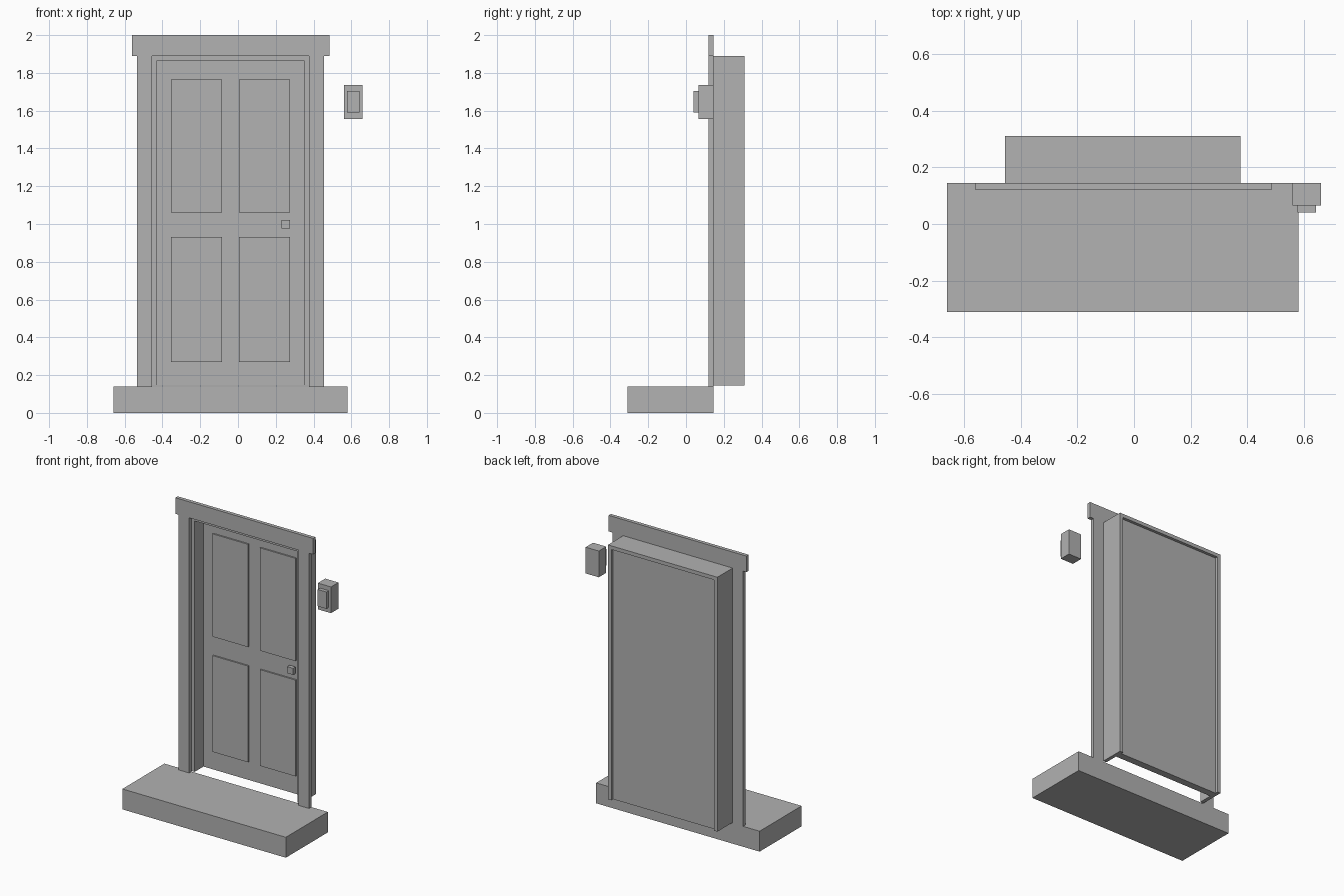
import bpy
import bmesh

if "Cube" in bpy.data.objects:
    bpy.data.objects.remove(bpy.data.objects["Cube"])

grey = bpy.data.materials.new("plain grey")
grey.diffuse_color = (0.445, 0.445, 0.445, 1.0)
grey.use_nodes = True
grey.node_tree.nodes["Principled BSDF"].inputs["Base Color"].default_value = grey.diffuse_color


def box(name, x, y, z):
    """Box object from (min, max) ranges on each axis."""
    bm = bmesh.new()
    bmesh.ops.create_cube(bm, size=1.0)
    for v in bm.verts:
        v.co = [r[0] if c < 0 else r[1] for c, r in zip(v.co, (x, y, z))]
    mesh = bpy.data.meshes.new(name)
    bm.to_mesh(mesh)
    bm.free()
    mesh.materials.append(grey)
    obj = bpy.data.objects.new(name, mesh)
    bpy.context.collection.objects.link(obj)
    return obj


CX = -0.04       # centre line of the doorway
BOTTOM = 0.145   # underside of door and jambs
WALL = 0.145     # wall plane


def mirrored_pair(name, inner, outer, y, z):
    """Left and right copies of a part about the doorway centre line."""
    box("left_" + name, (CX - outer, CX - inner), y, z)
    box("right_" + name, (CX + inner, CX + outer), y, z)


# Doorstep
box("doorstep", (-0.66, 0.58), (-0.31, WALL), (0.0, 0.14))

# Outer casing and head board
mirrored_pair("casing", 0.415, 0.495, (0.12, WALL), (0.14, 1.89))
box("head_board", (-0.56, 0.485), (0.12, WALL), (1.89, 2.0))

# Jambs set into the wall
mirrored_pair("jamb", 0.39, 0.415, (WALL, 0.31), (BOTTOM, 1.89))
box("top_jamb", (CX - 0.39, CX + 0.39), (WALL, 0.31), (1.865, 1.89))

# Door leaf with four raised panels
box("door", (CX - 0.39, CX + 0.39), (0.24, 0.29), (BOTTOM, 1.865))
for row, z in (("lower", (0.27, 0.93)), ("upper", (1.06, 1.765))):
    mirrored_pair(row + "_panel", 0.045, 0.315, (0.23, 0.242), z)

# Door knob
box("knob", (0.23, 0.275), (0.205, 0.232), (0.975, 1.02))

# Wall lamp beside the door
box("lamp_body", (0.56, 0.66), (0.065, WALL), (1.555, 1.735))
box("lamp_front", (0.577, 0.643), (0.04, 0.065), (1.59, 1.705))
